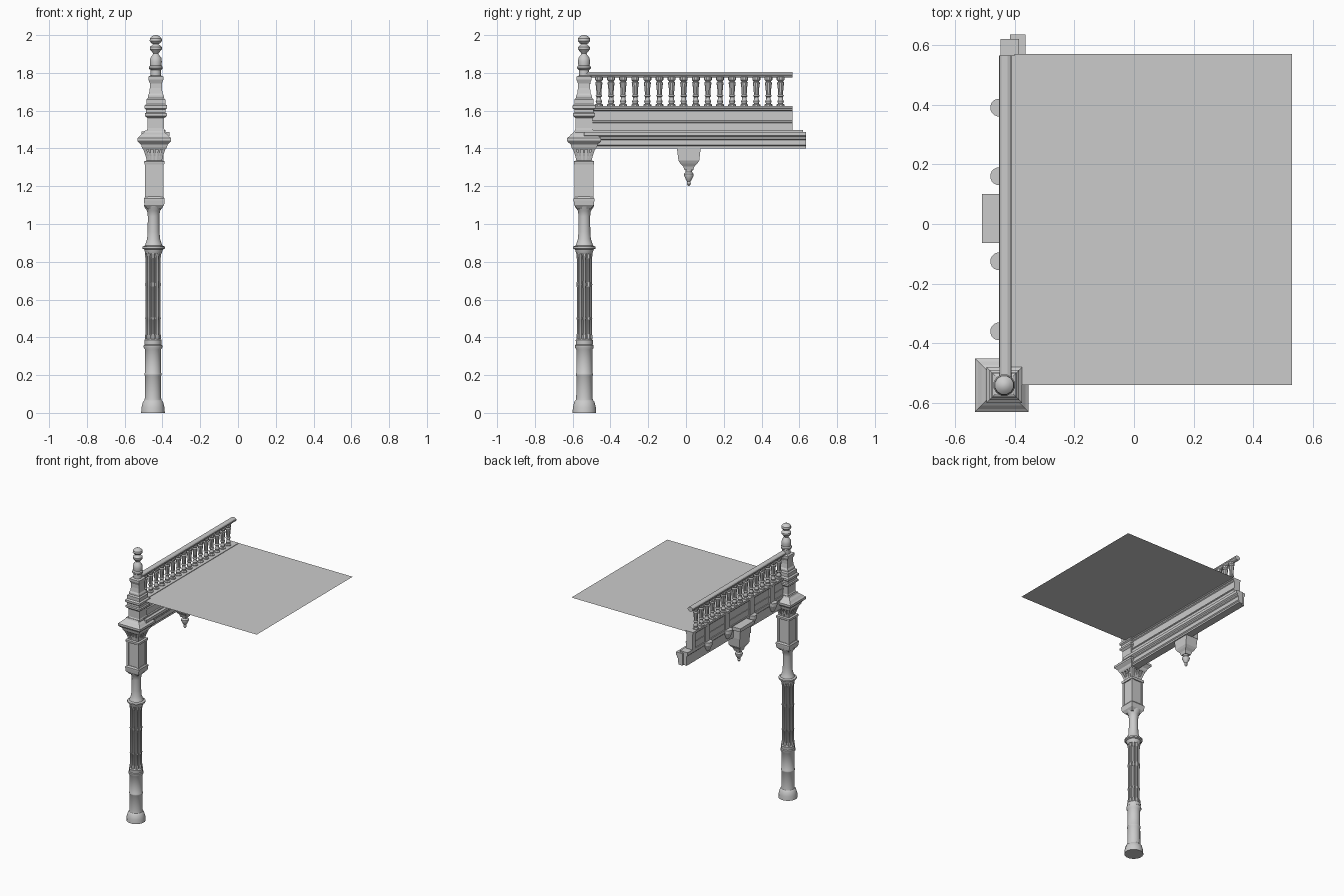
import bpy, bmesh, math
from mathutils import Vector

stone = bpy.data.materials.new("grey stone")
stone.diffuse_color = (0.6, 0.6, 0.6, 1)


def finish(name, bm, smooth=False):
    bmesh.ops.recalc_face_normals(bm, faces=bm.faces)
    me = bpy.data.meshes.new(name)
    bm.to_mesh(me)
    bm.free()
    me.materials.append(stone)
    if smooth:
        me.shade_smooth()
        me.set_sharp_from_angle(angle=math.radians(35))
    ob = bpy.data.objects.new(name, me)
    bpy.context.collection.objects.link(ob)
    return ob


def add_lathe(bm, profile, x, y, sides):
    """Stack rings of (radius, z); four sides give a square of that half width."""
    k = math.sqrt(2) if sides == 4 else 1
    rings = []
    for r, z in profile:
        rings.append([bm.verts.new((x + k * r * math.cos(2 * math.pi * (i + .5) / sides),
                                    y + k * r * math.sin(2 * math.pi * (i + .5) / sides), z))
                      for i in range(sides)])
    for a, b in zip(rings, rings[1:]):
        for i in range(sides):
            j = (i + 1) % sides
            bm.faces.new((a[i], a[j], b[j], b[i]))
    bm.faces.new(rings[0][::-1])
    bm.faces.new(rings[-1])


def lathe(name, profile, x, y, sides=16):
    bm = bmesh.new()
    add_lathe(bm, profile, x, y, sides)
    return finish(name, bm, sides > 4)


def add_prism(bm, outline, y0, y1):
    """Run an (x, z) outline along y."""
    a = [bm.verts.new((x, y0, z)) for x, z in outline]
    b = [bm.verts.new((x, y1, z)) for x, z in outline]
    n = len(a)
    for i in range(n):
        j = (i + 1) % n
        bm.faces.new((a[i], a[j], b[j], b[i]))
    bm.faces.new(a[::-1])
    bm.faces.new(b)


def prism(name, outline, y0, y1):
    bm = bmesh.new()
    add_prism(bm, outline, y0, y1)
    return finish(name, bm)


def add_box(bm, x0, x1, y0, y1, z0, z1):
    add_prism(bm, [(x0, z0), (x1, z0), (x1, z1), (x0, z1)], y0, y1)


CX, CY = -.45, -.538      # lower column axis
UX, UY = -.443, -.54      # capital axis
PX = -.435                # pinnacle axis

# Column foot and drum
lathe("column_foot", [(.064, 0), (.062, .03), (.054, .06), (.046, .068), (.044, .08),
                      (.043, .195), (.046, .20), (.046, .208), (.043, .213), (.043, .335),
                      (.050, .345), (.050, .358), (.045, .362), (.047, .385), (.036, .395)],
      CX, CY)

# Clustered shaft: core with eight colonnettes
bm = bmesh.new()
add_lathe(bm, [(.027, .38), (.027, .87)], CX, CY, 8)
for i in range(8):
    a = math.pi * i / 4
    add_lathe(bm, [(.013, .39), (.013, .41), (.009, .42), (.009, .49), (.012, .50), (.009, .51),
                   (.009, .66), (.012, .68), (.009, .70), (.009, .81), (.012, .83), (.014, .855)],
              CX + .031 * math.cos(a), CY + .031 * math.sin(a), 8)
finish("clustered_shaft", bm, True)

# Collar, neck and bell
lathe("column_neck", [(.040, .84), (.046, .85), (.050, .865), (.061, .870), (.061, .880),
                      (.048, .885), (.042, .90), (.035, .92), (.032, .96), (.031, 1.04),
                      (.035, 1.07), (.050, 1.09), (.052, 1.10)], CX + .003, CY)
lathe("bell_block", [(.036, 1.08), (.052, 1.10), (.055, 1.125), (.055, 1.135), (.048, 1.145)],
      UX, UY, 4)

# Square upper shaft with raised corner strips
bm = bmesh.new()
add_lathe(bm, [(.044, 1.13), (.044, 1.33)], UX, UY, 4)
for sx in (-1, 1):
    for sy in (-1, 1):
        add_lathe(bm, [(.008, 1.14), (.008, 1.32)], UX + sx * .041, UY + sy * .041, 4)
add_lathe(bm, [(.052, 1.315), (.054, 1.325), (.054, 1.332), (.044, 1.335)], UX, UY, 4)
add_lathe(bm, [(.040, 1.33), (.046, 1.41)], UX, UY, 4)
finish("upper_shaft", bm)

# Fan of small slanted brackets under the capital
bm = bmesh.new()
for side in range(4):
    c, s = round(math.cos(side * math.pi / 2)), round(math.sin(side * math.pi / 2))
    for t in (-1, -.5, 0, .5, 1):
        rings = []
        for out, z, w in ((.040, 1.335, .004), (.046, 1.36, .005), (.062, 1.405, .007)):
            mid = t * (out - w)
            rings.append([bm.verts.new((UX + c * u - s * v, UY + s * u + c * v, z))
                          for u, v in ((out - .018, mid - w), (out, mid - w),
                                       (out, mid + w), (out - .018, mid + w))])
        for a, b in zip(rings, rings[1:]):
            for i in range(4):
                j = (i + 1) % 4
                bm.faces.new((a[i], a[j], b[j], b[i]))
        bm.faces.new(rings[0])
        bm.faces.new(rings[-1])
finish("capital_brackets", bm)

# Capital cornice and pinnacle
lathe("capital_cornice", [(.060, 1.395), (.066, 1.405), (.070, 1.42), (.086, 1.435), (.0895, 1.44),
                          (.0895, 1.455), (.080, 1.462), (.068, 1.475), (.055, 1.485),
                          (.050, 1.495)], UX, UY, 4)
lathe("pinnacle_base", [(.047, 1.48), (.047, 1.50), (.044, 1.505), (.044, 1.56), (.058, 1.572),
                        (.058, 1.585), (.051, 1.59), (.051, 1.605), (.060, 1.612), (.060, 1.627),
                        (.050, 1.635), (.050, 1.66), (.042, 1.668), (.042, 1.68), (.036, 1.69),
                        (.032, 1.72), (.032, 1.745), (.040, 1.765), (.040, 1.78), (.030, 1.785)],
      PX, UY, 4)
lathe("pinnacle_finial", [(.028, 1.78), (.028, 1.815), (.037, 1.822), (.037, 1.832), (.031, 1.84),
                          (.033, 1.86), (.030, 1.88), (.018, 1.895), (.014, 1.902), (.020, 1.91),
                          (.033, 1.925), (.033, 1.937), (.020, 1.948), (.014, 1.952),
                          (.024, 1.957), (.034, 1.97), (.032, 1.983), (.020, 1.995), (.006, 2.0)],
      PX, UY, 12)

# Lower beam: outer half and moulded inner half
prism("outer_beam", [(-.440, 1.40), (-.385, 1.40), (-.385, 1.497), (-.447, 1.497), (-.447, 1.475),
                     (-.440, 1.468)], -.54, .62)
prism("inner_cornice", [(-.415, 1.40), (-.385, 1.40), (-.385, 1.412), (-.378, 1.418),
                        (-.378, 1.445), (-.372, 1.45), (-.372, 1.46), (-.363, 1.468),
                        (-.363, 1.488), (-.415, 1.488)], -.54, .635)

# Fascia under the balustrade
prism("fascia", [(-.440, 1.49), (-.397, 1.49), (-.397, 1.535), (-.393, 1.538), (-.393, 1.545),
                 (-.401, 1.548), (-.401, 1.598), (-.395, 1.603), (-.395, 1.612), (-.390, 1.615),
                 (-.390, 1.626), (-.453, 1.626), (-.453, 1.612), (-.446, 1.605), (-.440, 1.60)],
      -.54, .565)

# Outer pilasters over half-round corbels
bm = bmesh.new()
for y in (-.36, -.125, .16, .39):
    add_lathe(bm, [(.012, 1.43), (.026, 1.465), (.030, 1.475), (.030, 1.497)], -.452, y, 16)
    add_box(bm, -.450, -.42, y - .025, y + .025, 1.49, 1.61)
add_box(bm, -.450, -.42, .53, .565, 1.49, 1.61)
add_box(bm, -.444, -.42, -.50, .565, 1.535, 1.545)
finish("fascia_pilasters", bm)

# Hanging pendant with its block
bm = bmesh.new()
add_box(bm, -.510, -.40, -.063, .10, 1.465, 1.49)
add_box(bm, -.492, -.40, -.048, .08, 1.40, 1.465)
rings = []
for hx, hy, z in ((.048, .064, 1.41), (.045, .055, 1.335), (.038, .045, 1.32),
                  (.028, .03, 1.305), (.022, .023, 1.285)):
    rings.append([bm.verts.new((-.44 + sx * hx, .015 + sy * hy, z))
                  for sx, sy in ((-1, -1), (1, -1), (1, 1), (-1, 1))])
for a, b in zip(rings, rings[1:]):
    for i in range(4):
        j = (i + 1) % 4
        bm.faces.new((a[i], a[j], b[j], b[i]))
bm.faces.new(rings[-1])
finish("pendant", bm)
lathe("pendant_drop", [(.004, 1.202), (.011, 1.212), (.009, 1.225), (.016, 1.235), (.026, 1.255),
                       (.026, 1.265), (.018, 1.275), (.020, 1.29)], -.44, .015, 12)

# Balusters
bm = bmesh.new()
for i in range(17):
    add_lathe(bm, [(.021, 1.62), (.021, 1.632), (.013, 1.637), (.017, 1.65), (.012, 1.66),
                   (.012, 1.672), (.018, 1.678), (.013, 1.685), (.015, 1.72), (.019, 1.748),
                   (.013, 1.755), (.021, 1.763), (.021, 1.778)], -.43, -.525 + i * .0641, 10)
finish("balusters", bm, True)

# Handrail
prism("handrail", [(-.43 + .021 * math.cos(math.pi * (i + .5) / 6),
                    1.79 + .016 * math.sin(math.pi * (i + .5) / 6)) for i in range(12)],
      -.54, .565)

# Thin terrace deck
bm = bmesh.new()
bm.faces.new([bm.verts.new(Vector(p)) for p in ((-.40, -.54, 1.622), (.53, -.54, 1.622),
                                               (.53, .57, 1.622), (-.40, .57, 1.622))])
bmesh.ops.recalc_face_normals(bm, faces=bm.faces)
deck = finish("terrace_deck", bm)
if deck.data.polygons[0].normal.z < 0:
    deck.data.flip_normals()
